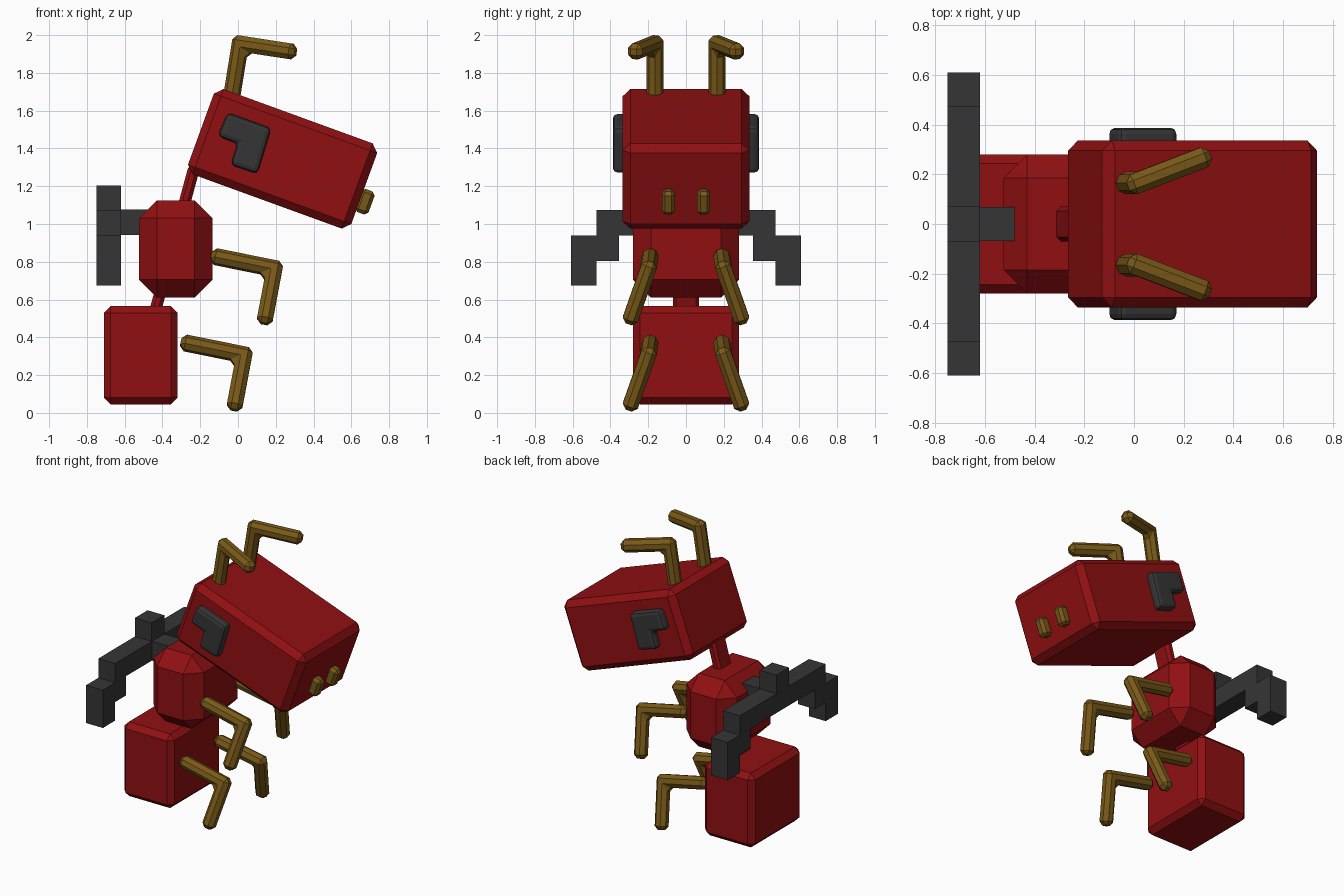
import bpy, bmesh
from math import radians
from mathutils import Vector

if "Cube" in bpy.data.objects:
    bpy.data.objects.remove(bpy.data.objects["Cube"])


def material(name, rgb):
    m = bpy.data.materials.new(name)
    m.diffuse_color = (*rgb, 1)
    m.use_nodes = True
    m.node_tree.nodes["Principled BSDF"].inputs["Base Color"].default_value = m.diffuse_color
    return m


RED = material("red", (0.28, 0.005, 0.006))
BROWN = material("brown", (0.19, 0.10, 0.009))
DARK = material("dark", (0.036, 0.036, 0.037))


def make(name, bm, mat, bevel=0.0, segments=1):
    bmesh.ops.recalc_face_normals(bm, faces=bm.faces)
    mesh = bpy.data.meshes.new(name)
    bm.to_mesh(mesh)
    bm.free()
    mesh.materials.append(mat)
    ob = bpy.data.objects.new(name, mesh)
    bpy.context.collection.objects.link(ob)
    if bevel:
        mod = ob.modifiers.new("chamfer", 'BEVEL')
        mod.width, mod.segments = bevel, segments
        mod.limit_method = 'ANGLE'
    return ob


def box(name, centre, size, mat, bevel=0.0, tilt=0.0):
    bm = bmesh.new()
    bmesh.ops.create_cube(bm, size=1)
    bmesh.ops.scale(bm, vec=size, verts=bm.verts)
    ob = make(name, bm, mat, bevel)
    ob.location = centre
    ob.rotation_euler.y = radians(tilt)
    return ob


def prism(name, points, depth, mat, bevel=0.0, segments=1):
    bm = bmesh.new()
    face = bm.faces.new([bm.verts.new(p) for p in points])
    ext = bmesh.ops.extrude_face_region(bm, geom=[face])
    bmesh.ops.translate(bm, vec=depth, verts=[
        v for v in ext["geom"] if isinstance(v, bmesh.types.BMVert)])
    return make(name, bm, mat, bevel, segments)


def bent_bar(name, start, knee, tip, mat, half=0.042):
    # square bar with one mitred bend
    a, k, t = Vector(start), Vector(knee), Vector(tip)
    d1, d2 = (k - a).normalized(), (t - k).normalized()
    side = d1.cross(d2).normalized() * half
    up = d1.cross(side).normalized() * half
    mitre = (d1 + d2).normalized()
    corners = [side + up, side - up, -side - up, -side + up]
    rings = [[a + c for c in corners]]
    rings.append([k + c - d1 * (c.dot(mitre) / d1.dot(mitre)) for c in corners])
    rings.append([p + d2 * (t - p).dot(d2) for p in rings[1]])
    bm = bmesh.new()
    vs = [[bm.verts.new(p) for p in r] for r in rings]
    for r, s in zip(vs, vs[1:]):
        for i in range(4):
            j = (i + 1) % 4
            bm.faces.new((r[i], r[j], s[j], s[i]))
    bm.faces.new(vs[0])
    bm.faces.new(vs[2])
    return make(name, bm, mat, 0.025)


# body
box("head", (0.236, 0, 1.345), (0.92, 0.67, 0.48), RED, 0.04, 20)
box("thorax", (-0.33, 0, 0.868), (0.39, 0.56, 0.515), RED, 0.095)
box("abdomen", (-0.515, 0, 0.305), (0.39, 0.56, 0.52), RED, 0.036)
box("neck_bar", (-0.335, 0, 0.92), (0.062, 0.14, 0.8), RED, 0.018, 15.2)

# wings: stepped outline in the yz plane, mirrored about y = 0
half = [(0.07, 1.205), (0.07, 1.075), (0.475, 1.075), (0.475, 0.94), (0.61, 0.94),
        (0.61, 0.675), (0.475, 0.675), (0.475, 0.805), (0.355, 0.805), (0.355, 0.94)]
outline = half + [(-y, z) for y, z in reversed(half)]
prism("wings", [(-0.75, y, z) for y, z in outline], (0.13, 0, 0), DARK)
box("wing_stem", (-0.55, 0, 1.008), (0.14, 0.135, 0.135), DARK)

eye = [(-0.055, 1.59), (0.177, 1.508), (0.103, 1.265), (-0.04, 1.313),
       (-0.003, 1.425), (-0.108, 1.465)]
for s, label in ((-1, "front"), (1, "back")):
    prism(label + "_eye", [(x, s * 0.29, z) for x, z in eye],
          (0, s * 0.097, 0), DARK, 0.024, 2)
    box(label + "_mandible", (0.672, s * 0.093, 1.118), (0.075, 0.07, 0.13),
        BROWN, 0.018, 20)
    bent_bar(label + "_antenna", (-0.042, s * 0.165, 1.62),
             (0.012, s * 0.165, 1.955), (0.305, s * 0.278, 1.91), BROWN)
    # two pairs of legs
    for part, dx, dz in (("upper", 0, 0), ("lower", -0.16, -0.457)):
        bent_bar(f"{label}_{part}_leg", (-0.143 + dx, s * 0.19, 0.832 + dz),
                 (0.193 + dx, s * 0.2, 0.764 + dz),
                 (0.138 + dx, s * 0.303, 0.472 + dz), BROWN)
